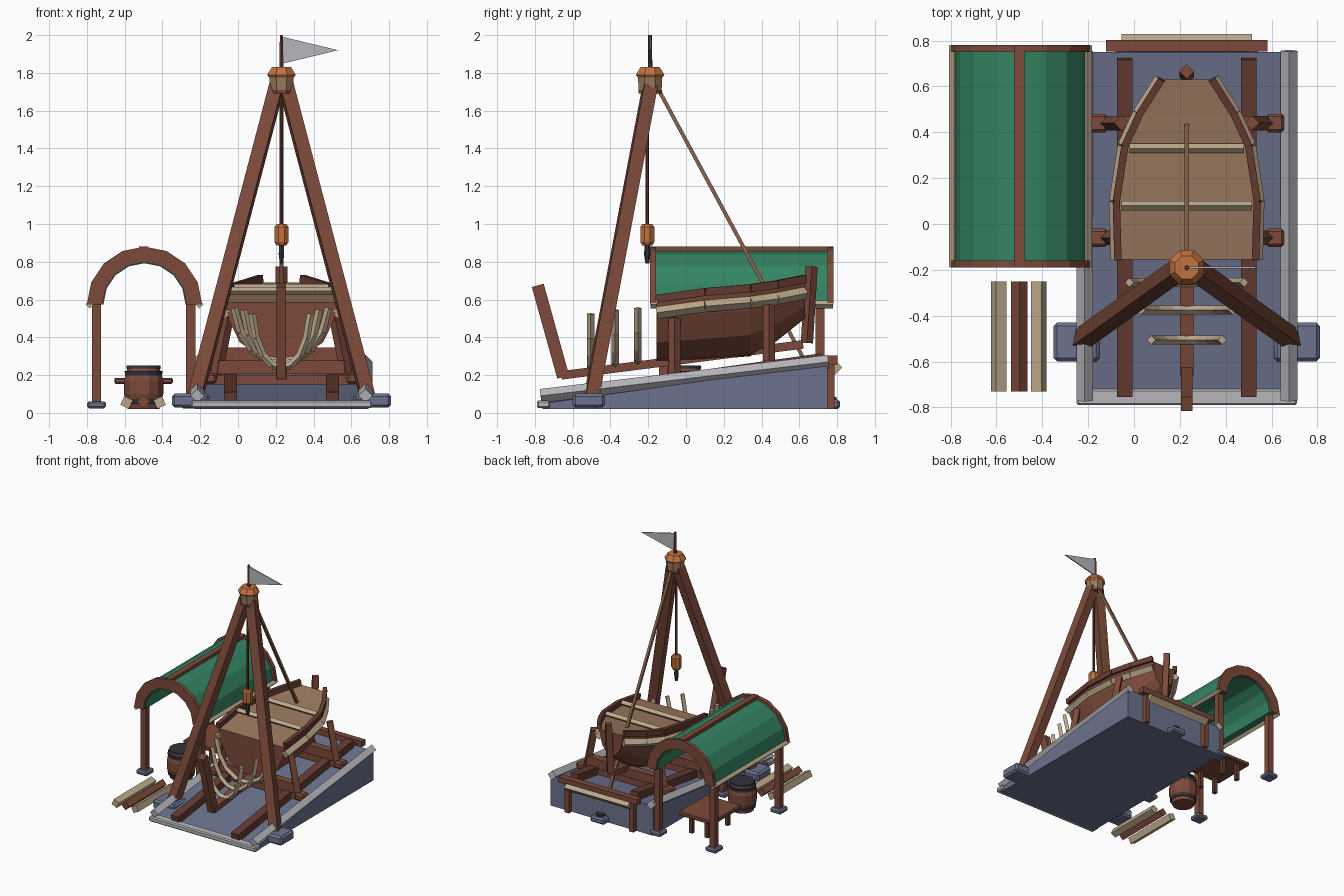
import bpy, bmesh, math
from mathutils import Vector, Matrix

if bpy.data.objects.get("Cube"):
    bpy.data.objects.remove(bpy.data.objects["Cube"])


def material(name, *rgb):
    m = bpy.data.materials.new(name)
    m.use_nodes = True
    m.diffuse_color = (*rgb, 1)
    node = m.node_tree.nodes["Principled BSDF"]
    node.inputs["Base Color"].default_value = (*rgb, 1)
    return m


WOOD = material("red brown wood", .2, .068, .042)
DARK = material("dark brown wood", .13, .045, .03)
DECK = material("tan deck", .33, .19, .115)
PALE = material("pale timber", .5, .39, .26)
SLATE = material("slate stone", .15, .17, .27)
STONE = material("light stone", .47, .47, .5)
GREEN = material("green cloth", .035, .23, .125)
ORANGE = material("orange wood", .55, .17, .05)
IRON = material("dark iron", .03, .033, .042)
ROPE = material("rope", .25, .13, .075)
CX = .23                       # centre line of the slipway


def finish(name, bm, *mats):
    bmesh.ops.recalc_face_normals(bm, faces=bm.faces)
    mesh = bpy.data.meshes.new(name)
    bm.to_mesh(mesh)
    bm.free()
    ob = bpy.data.objects.new(name, mesh)
    bpy.context.collection.objects.link(ob)
    for m in mats:
        mesh.materials.append(m)
    return ob


def loft(name, rings, *mats):
    """Skin closed rings of equal length and cap both ends."""
    bm = bmesh.new()
    vs = [[bm.verts.new(p) for p in ring] for ring in rings]
    n = len(vs[0])
    for a, b in zip(vs, vs[1:]):
        for i in range(n):
            j = (i + 1) % n
            bm.faces.new((a[i], a[j], b[j], b[i]))
    bm.faces.new(vs[0])
    bm.faces.new(vs[-1])
    return finish(name, bm, *mats)


def beam(name, p, q, w, h, mat, roll=0):
    """Square timber from p to q, rolled about its length in degrees."""
    p, q = Vector(p), Vector(q)
    t = (q - p).normalized()
    up = Vector((0, 0, 1)) if abs(t.z) < .98 else Vector((0, 1, 0))
    side = t.cross(up).normalized()
    up = side.cross(t)
    turn = Matrix.Rotation(math.radians(roll), 3, t)
    corners = [turn @ (side * sx * w / 2 + up * sz * h / 2)
               for sx, sz in ((-1, -1), (1, -1), (1, 1), (-1, 1))]
    return loft(name, [[e + c for c in corners] for e in (p, q)], mat)


def path(name, pts, w, h, mat, roll=0):
    for p, q in zip(pts, pts[1:]):
        beam(name, p, q, w, h, mat, roll)


def block(name, centre, size, mat, bevel=.012):
    bm = bmesh.new()
    bmesh.ops.create_cube(bm, size=1)
    bmesh.ops.scale(bm, vec=size, verts=bm.verts)
    bmesh.ops.bevel(bm, geom=bm.edges[:], offset=bevel, segments=1, affect='EDGES')
    bmesh.ops.translate(bm, vec=centre, verts=bm.verts)
    return finish(name, bm, mat)


def turned(name, x, y, profile, mat, n=8):
    """Faceted turned part from (radius, z) pairs."""
    ang = [math.tau * (i + .5) / n for i in range(n)]
    return loft(name, [[(x + r * math.cos(a), y + r * math.sin(a), z) for a in ang]
                       for r, z in profile], mat)


def arch(name, y0, y1, outer, inner, mat, n=8):
    ang = [math.pi * i / n for i in range(n + 1)]
    outline = [(outer, a) for a in ang] + [(inner, a) for a in reversed(ang)]
    bm = bmesh.new()
    rows = [[bm.verts.new((-.495 + r * math.cos(a), y, .575 + r * math.sin(a)))
             for r, a in outline] for y in (y0, y1)]
    m = len(outline)
    for i in range(m):
        j = (i + 1) % m
        bm.faces.new((rows[0][i], rows[0][j], rows[1][j], rows[1][i]))
    for row in rows:
        for i in range(n):
            bm.faces.new((row[i], row[i + 1], row[m - 2 - i], row[m - 1 - i]))
    return finish(name, bm, mat)


def ramp_z(y):
    return .05 + .14 * (y + .75)


# Slipway wedge, edging and rails
loft("slipway", [[(x, -.76, .02), (x, -.76, .05), (x, .75, ramp_z(.75)), (x, .75, .02)]
                 for x in (CX - .46, CX + .46)], SLATE)
block("front_curb", (CX, -.755, .045), (.96, .07, .04), STONE, .008)
for s in (-1, 1):
    x = CX + s * .445
    beam("side_edging", (x, -.77, .09), (x, .755, .27), .052, .052, STONE, 45)
    x = CX + s * .27
    beam("slide_rail", (x, -.75, ramp_z(-.75) + .03), (x, .72, ramp_z(.72) + .03), .068, .06, DARK)
    x = CX + s * .29
    beam("end_post", (x, .767, .02), (x, .767, .28), .04, .04, WOOD)
beam("end_beam", (CX - .352, .778, .28), (CX + .352, .778, .28), .05, .045, WOOD)
beam("end_fender", (CX - .285, .788, .24), (CX + .285, .788, .24), .056, .056, PALE, 45)
block("stay_anchor", (CX, .755, .045), (.13, .12, .05), SLATE)
turned("anchor_ring", CX, .765, [(.035, .07), (.035, .085)], IRON)

# Cradle
for y, top in ((-.06, .5), (.44, .57)):
    z = ramp_z(y)
    beam("cradle_sleeper", (CX - .4, y, z + .03), (CX + .4, y, z + .03), .05, .05, WOOD)
    beam("cradle_beam", (CX - .335, y, z + .095), (CX + .335, y, z + .095), .06, .07, WOOD)
    for s in (-1, 1):
        beam("cradle_strut", (CX + s * .35, y, z + .03), (CX + s * .285, y, top), .045, .045, WOOD, 45)
        block("cradle_shoe", (CX + s * .385, y, z + .035), (.08, .08, .055), WOOD)

# Hull: stations are (y, half width, top, bottom)
stations = [(-.155, .295, .585, .27), (.1, .302, .62, .28), (.34, .265, .64, .3),
            (.48, .2, .66, .38), (.63, .105, .69, .5)]
section = [(1, 1), (.95, .72), (.75, .33), (.32, .06), (0, 0)]
rings = []
for y, half, top, low in stations:
    right = [(CX + half * u, y, low + (top - low) * v) for u, v in section]
    left = [(2 * CX - x, yy, z) for x, yy, z in reversed(right[:-1])]
    rings.append(right + left)
hull = loft("hull", rings, WOOD, DECK)
for f in hull.data.polygons:
    if f.normal.z > .6:
        f.material_index = 1
for s in (-1, 1):
    path("gunwale", [(CX + s * (h + .005), y, t + .02) for y, h, t, b in stations], .032, .042, DARK)
    path("rubbing_strake", [(CX + s * (h + .005), y, t - .055) for y, h, t, b in stations],
         .045, .045, PALE, 45)
for y, half, z in ((.08, .285, .645), (.33, .25, .66)):
    beam("deck_beam", (CX - half, y, z), (CX + half, y, z), .03, .03, PALE, 45)


# Keel, end posts and bare ribs
def keel_z(y):
    return .2 + .128 * (y + .65)


beam("keel", (CX, -.66, keel_z(-.66)), (CX, .62, keel_z(.62)), .06, .045, WOOD)
beam("stem_post", (CX, -.65, .19), (CX, -.785, .675), .05, .065, WOOD)
beam("stern_post", (CX, .64, .37), (CX, .665, .775), .046, .046, WOOD, 45)
for y, half, top in ((-.255, .25, .555), (-.375, .2, .545), (-.505, .155, .525)):
    low = keel_z(y) + .02
    for s in (-1, 1):
        path("rib", [(CX + s * half * u, y, low + (top - low) * v)
                     for u, v in ((0, 0), (.3, .04), (.62, .22), (.86, .55), (1, 1))],
             .028, .028, PALE, 45)

# Hoisting legs, cap, flag and tackle
MAST_Y = -.19
for s in (-1, 1):
    beam("hoist_leg", (CX + s * .025, MAST_Y, 1.73), (CX + s * .47, -.51, .035), .072, .072, WOOD, 45)
    block("leg_footing", (CX + s * .48, -.515, .065), (.2, .17, .075), SLATE, .015)
turned("cap_collar", CX, MAST_Y, [(.065, 1.69), (.068, 1.71)], WOOD)
turned("cap_band", CX, MAST_Y, [(.066, 1.71), (.07, 1.79)], DECK)
turned("cap_top", CX, MAST_Y, [(.07, 1.775), (.082, 1.79), (.055, 1.83)], ORANGE)
turned("flag_pole", CX, MAST_Y, [(.012, 1.8), (.01, 2)], DARK, 6)
loft("pennant", [[(CX + .01, y, 1.99), (CX + .3, y, 1.92), (CX + .01, y, 1.85)]
                 for y in (MAST_Y - .004, MAST_Y + .004)], STONE)
turned("hoist_rope", CX, MAST_Y - .015, [(.009, .97), (.009, 1.72)], DARK, 6)
turned("pulley_block", CX, MAST_Y - .015,
       [(.028, .885), (.04, .905), (.04, .985), (.028, 1.0)], ORANGE)
turned("hook", CX, MAST_Y - .015, [(.01, .79), (.017, .84), (.014, .89)], IRON, 6)
beam("back_stay", (CX, -.15, 1.72), (CX, .74, .07), .02, .02, ROPE)

# Canopy shelter
arch("canopy_cloth", -.17, .76, .285, .217, GREEN)
for y in (-.19, .75):
    arch("canopy_rib", y, y + .03, .305, .222, WOOD)
beam("canopy_ridge", (-.5, -.185, .864), (-.5, .775, .864), .046, .036, WOOD)
for x in (-.75, -.25):
    for y in (-.12, .71):
        beam("canopy_post", (x, y, .05), (x, y, .59), .048, .048, WOOD)
        block("post_footing", (x, y, .043), (.1, .1, .037), SLATE, .01)
for x in (-.785, -.205):
    beam("canopy_eave", (x, -.188, .575), (x, .778, .575), .03, .03, PALE, 45)

# Workbench
block("bench_top", (-.5, .41, .17), (.31, .36, .032), WOOD, .006)
for x in (-.57, -.43):
    for y in (.28, .54):
        beam("bench_leg", (x, y, .02), (x, y, .16), .03, .03, DARK)

# Barrel
BY = -.01
turned("barrel", -.5, BY, [(.085, .02), (.108, .1), (.108, .17), (.088, .24)], WOOD, 12)
for z, r in ((.06, .1), (.21, .101)):
    turned("barrel_hoop", -.5, BY, [(r, z - .013), (r + .003, z + .013)], IRON, 12)
turned("barrel_lid", -.5, BY, [(.095, .235), (.092, .252)], IRON, 12)

# Loose timber
for x, z, roll, mat in ((-.59, .055, 25, PALE), (-.5, .06, 45, WOOD), (-.415, .055, -25, PALE)):
    beam("loose_timber", (x, -.73, z), (x, -.25, z), .05, .05, mat, roll)
